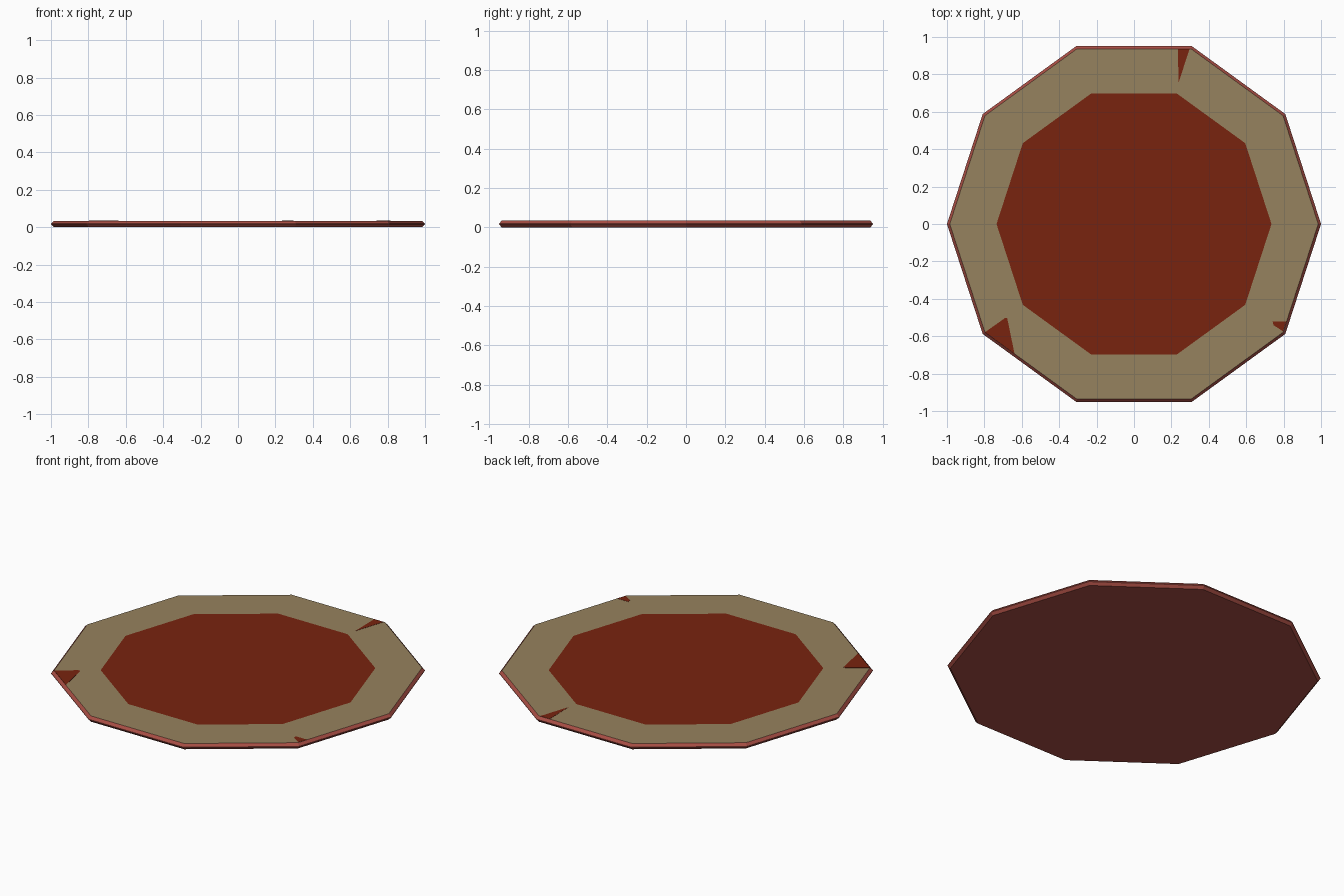
import bpy, bmesh, math

if "Cube" in bpy.data.objects:
    bpy.data.objects.remove(bpy.data.objects["Cube"])

SIDES, TOP, BEVEL_R, INNER_R = 10, 0.034, 0.985, 0.735


def material(name, srgb):
    m = bpy.data.materials.new(name)
    m.diffuse_color = [((c / 255 + 0.055) / 1.055) ** 2.4 for c in srgb] + [1.0]
    m.use_nodes = True
    m.node_tree.nodes["Principled BSDF"].inputs["Base Color"].default_value = m.diffuse_color
    return m


rim_red = material("rim red", (168, 78, 68))
tan = material("tan", (150, 130, 94))
dark_red = material("dark red", (121, 35, 15))


def make_object(name, bm, mats):
    mesh = bpy.data.meshes.new(name)
    bm.to_mesh(mesh)
    bm.free()
    for m in mats:
        mesh.materials.append(m)
    obj = bpy.data.objects.new(name, mesh)
    bpy.context.collection.objects.link(obj)
    return obj


def ring(bm, r, z):
    return [bm.verts.new((r * math.cos(math.tau * i / SIDES),
                          r * math.sin(math.tau * i / SIDES), z)) for i in range(SIDES)]


# Ten-sided plate: bevelled rim, tan border, dark red centre
bm = bmesh.new()
profile = [(BEVEL_R, 0), (1.0, TOP * 0.45), (1.0, TOP * 0.55), (BEVEL_R, TOP), (INNER_R, TOP)]
rings = [ring(bm, r, z) for r, z in profile]
bm.faces.new(rings[0][::-1])
for k, (a, b) in enumerate(zip(rings, rings[1:])):
    for i in range(SIDES):
        j = (i + 1) % SIDES
        f = bm.faces.new((a[i], a[j], b[j], b[i]))
        f.material_index = 1 if k == 3 else 0
bm.faces.new(rings[-1]).material_index = 2
make_object("plate", bm, [rim_red, tan, dark_red])


# Worn chips in the border, as very thin plates
def chip(name, points):
    bm = bmesh.new()
    face = bm.faces.new([bm.verts.new((x, y, TOP - 0.0005)) for x, y in points])
    up = bmesh.ops.extrude_face_region(bm, geom=[face])["geom"]
    bmesh.ops.translate(bm, vec=(0, 0, 0.0015),
                        verts=[v for v in up if isinstance(v, bmesh.types.BMVert)])
    bmesh.ops.recalc_face_normals(bm, faces=bm.faces)
    make_object(name, bm, [dark_red])


chip("back_chip", [(0.235, 0.936), (0.238, 0.755), (0.297, 0.936)])
chip("left_chip", [(-0.797, -0.579), (-0.639, -0.693), (-0.678, -0.503), (-0.69, -0.503)])
chip("right_chip", [(0.741, -0.521), (0.746, -0.541), (0.796, -0.573), (0.815, -0.521)])
